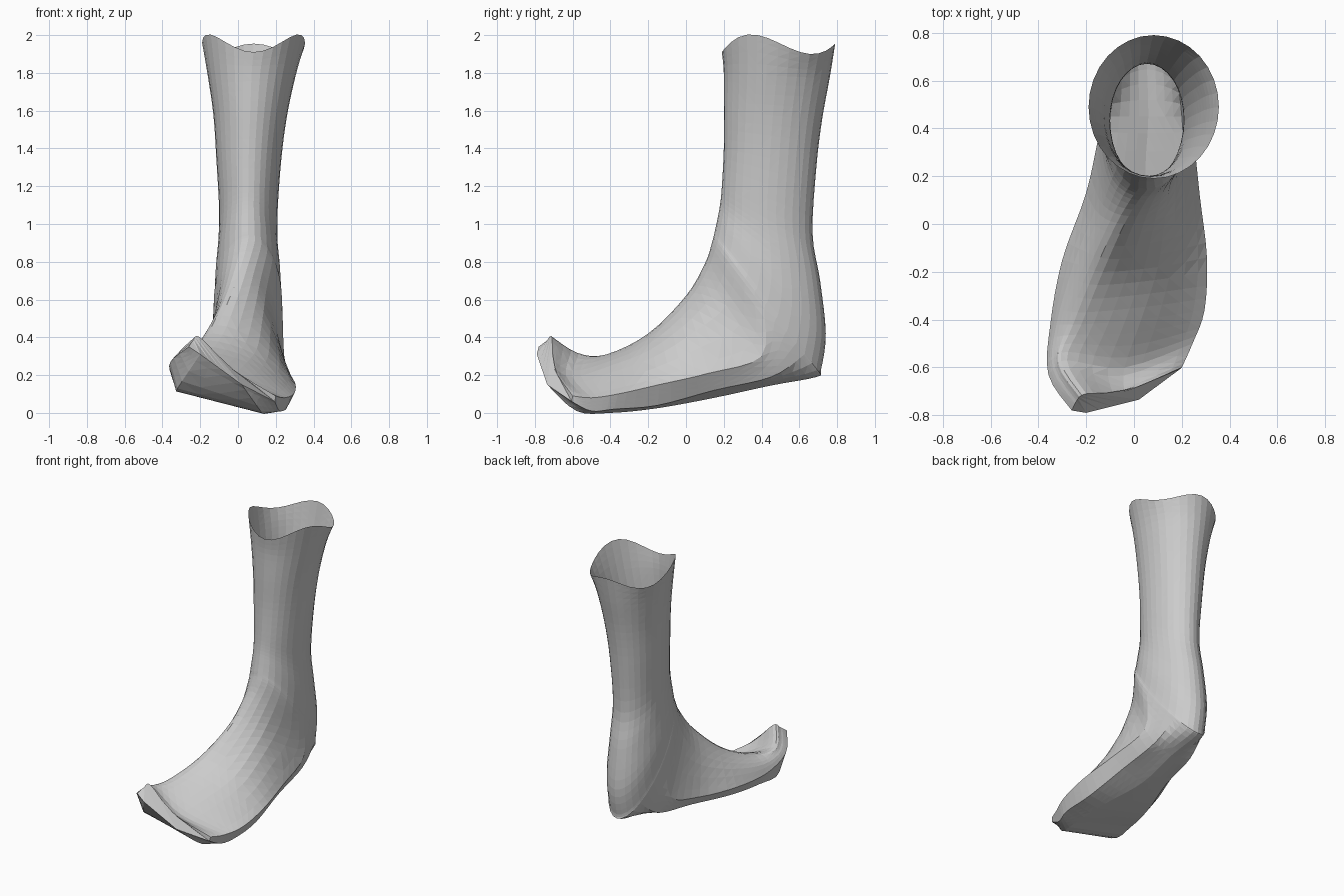
import bpy, bmesh, math
from mathutils import Vector

if "Cube" in bpy.data.objects:
    bpy.data.objects.remove(bpy.data.objects["Cube"])

# Foot cross-sections, toe to heel. Each: ridge, outer slope, outer rim top,
# outer rim bottom, sole middle, inner rim bottom, inner rim top, inner slope
FOOT = [
    [(-.20, -.71, .40), (-.04, -.70, .24), (.20, -.60, .09), (.195, -.605, .06),
     (.02, -.735, .15), (-.20, -.79, .31), (-.26, -.78, .35), (-.24, -.74, .38)],
    [(-.28, -.57, .31), (-.04, -.60, .19), (.245, -.50, .08), (.22, -.50, .01),
     (.12, -.58, .01), (-.32, -.61, .13), (-.358, -.63, .27), (-.33, -.60, .30)],
    [(-.22, -.42, .31), (.03, -.40, .25), (.295, -.36, .10), (.255, -.38, .02),
     (.14, -.40, 0), (-.31, -.40, .12), (-.35, -.42, .20), (-.31, -.42, .275)],
    [(-.13, -.20, .42), (.10, -.18, .34), (.305, -.14, .15), (.25, -.15, .04),
     (.12, -.15, .025), (-.25, -.15, .12), (-.30, -.15, .19), (-.23, -.17, .34)],
    [(-.04, 0, .62), (.13, .03, .50), (.275, .12, .21), (.22, .15, .12),
     (.05, .15, .08), (-.15, .15, .14), (-.20, .13, .20), (-.145, .04, .46)],
    [(.02, .10, .79), (.15, .16, .65), (.245, .40, .30), (.20, .45, .19),
     (.06, .45, .145), (-.10, .45, .18), (-.145, .38, .28), (-.10, .17, .63)],
]
# Leg rings: front y, front z, back y, back z, left x, right x, wavy edge
LEG = [
    (.14, .91, .69, .19, -.13, .235, 0),
    (.152, .96, .715, .23, -.125, .23, 0),
    (.165, 1.02, .74, .42, -.12, .225, 0),
    (.18, 1.1, .71, .70, -.105, .21, 0),
    (.19, 1.2, .67, .95, -.10, .21, 0),
    (.20, 1.4, .69, 1.30, -.115, .23, 0),
    (.20, 1.6, .72, 1.55, -.13, .26, 0),
    (.20, 1.8, .76, 1.77, -.16, .305, 0),
    (.19, 1.91, .79, 1.91, -.19, .355, 1),
]
N, M = 4, 4   # subdivisions around and along


def spline(a, b, c, d, t):
    return 0.5 * (2 * b + (c - a) * t + (2 * a - 5 * b + 4 * c - d) * t * t
                  + (3 * b - a - 3 * c + d) * t ** 3)


def foot_ring(points):
    p = [Vector(v) for v in points]
    ring = []
    for i in range(8):
        a, b, c, d = (p[(i + k) % 8] for k in (-1, 0, 1, 2))
        if i == 1:
            d = c
        if i == 6:
            a = b
        for k in range(N):
            t = k / N
            # sole and rims stay straight, the upper is rounded
            ring.append(b.lerp(c, t) if 2 <= i <= 5 else spline(a, b, c, d, t))
    return ring


def leg_ring(yf, zf, yb, zb, xl, xr, wavy):
    ring = []
    for i in range(8 * N):
        a = 2 * math.pi * i / (8 * N)
        s, t = math.sin(a), (1 - math.cos(a)) / 2
        wave = .036 + .019 * math.cos(a) - .0135 * math.cos(2 * a) - .0415 * math.cos(3 * a)
        ring.append(Vector(((xl + xr) / 2 + (xr - xl) / 2 * s,
                            yf + (yb - yf) * t,
                            zf + (zb - zf) * t + wavy * wave)))
    return ring


# Loft all sections into one open shell
keys = [foot_ring(s) for s in FOOT] + [leg_ring(*r) for r in LEG]
rings = []
for i in range(len(keys) - 1):
    quad = [keys[min(max(i + k, 0), len(keys) - 1)] for k in (-1, 0, 1, 2)]
    for k in range(M):
        rings.append([spline(*pts, k / M) for pts in zip(*quad)])
rings.append(keys[-1])

bm = bmesh.new()
rows = [[bm.verts.new(p) for p in r] for r in rings]
n = 8 * N
for r0, r1 in zip(rows, rows[1:]):
    for j in range(n):
        bm.faces.new((r0[j], r0[(j + 1) % n], r1[(j + 1) % n], r1[j]))

# Toe rim strip between the upper edge and the sole edge
toe, h = rows[0], 2 * N
for k in range(2 * h):
    quad = [toe[(h - k) % n], toe[(h - k - 1) % n], toe[(h + k + 1) % n], toe[(h + k) % n]]
    bm.faces.new(list(dict.fromkeys(quad)))

bmesh.ops.recalc_face_normals(bm, faces=bm.faces)
bmesh.ops.triangulate(bm, faces=bm.faces)
mesh = bpy.data.meshes.new("foot_and_leg_shell")
bm.to_mesh(mesh)
bm.free()
obj = bpy.data.objects.new("foot_and_leg_shell", mesh)
bpy.context.collection.objects.link(obj)
